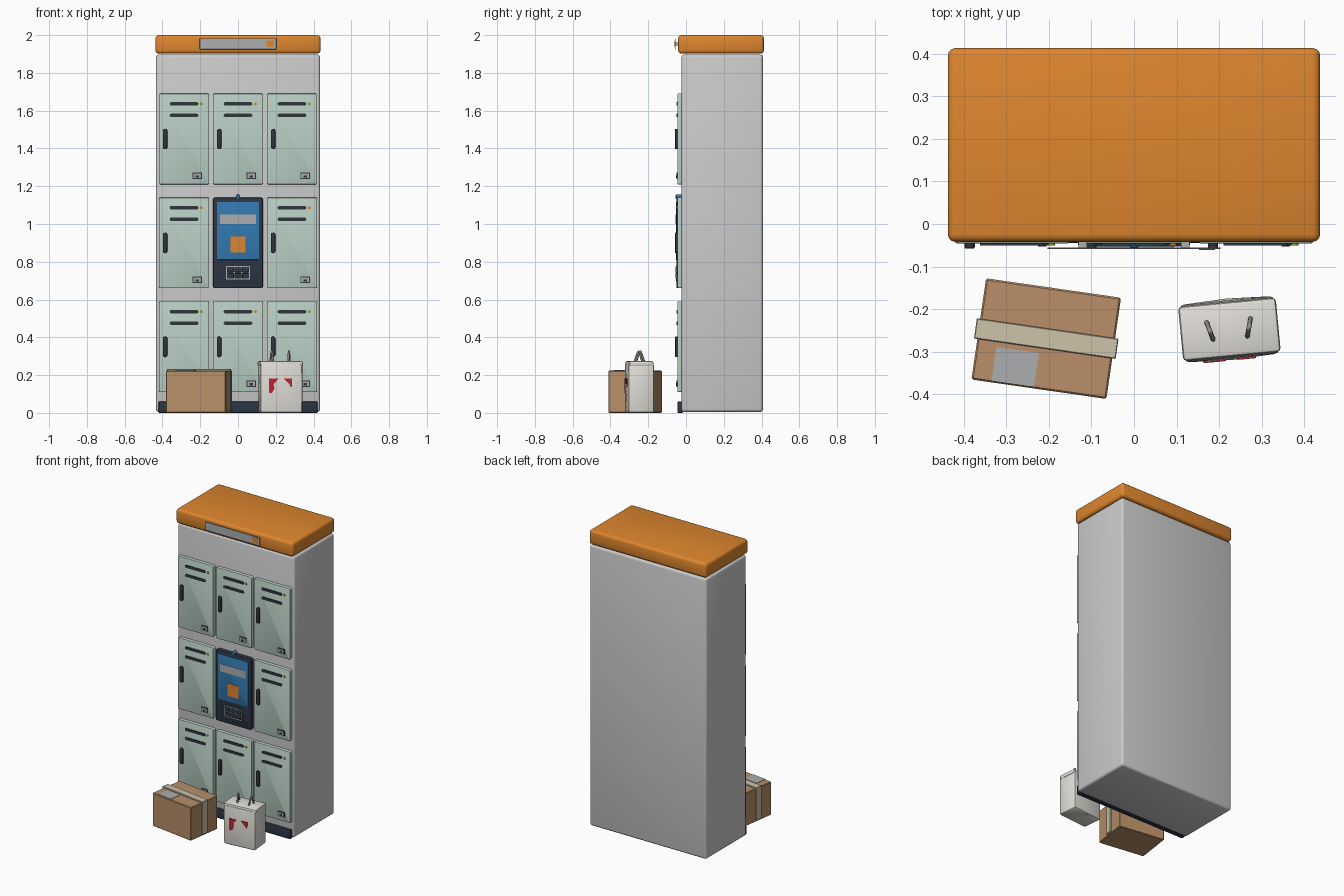
import bpy, bmesh, math
from mathutils import Matrix, Vector

if "Cube" in bpy.data.objects:
    bpy.data.objects.remove(bpy.data.objects["Cube"])


def mat(name, r, g, b):
    m = bpy.data.materials.new(name)
    lin = [(c / 255 / 12.92 if c < 10 else ((c / 255 + 0.055) / 1.055) ** 2.4) for c in (r, g, b)]
    m.diffuse_color = (*lin, 1)
    m.use_nodes = True
    m.node_tree.nodes["Principled BSDF"].inputs["Base Color"].default_value = m.diffuse_color
    return m


SHELL = mat("shell", 214, 217, 217)
ORANGE = mat("orange", 222, 134, 46)
MINT = mat("mint", 184, 206, 195)
DARK = mat("dark", 48, 54, 62)
NAVY = mat("navy", 44, 54, 68)
BLUE = mat("blue", 50, 120, 175)
SILVER = mat("silver", 172, 174, 176)
OLIVE = mat("olive", 140, 165, 50)
CARD = mat("cardboard", 184, 143, 104)
TAPE = mat("tape", 205, 195, 170)
PAPER = mat("paper", 226, 223, 216)
CORD = mat("cord", 150, 145, 135)
RED = mat("red", 190, 35, 55)


def finish(name, bm, m, xf=None):
    bmesh.ops.recalc_face_normals(bm, faces=bm.faces)
    if xf is not None:
        bm.transform(xf)
    me = bpy.data.meshes.new(name)
    bm.to_mesh(me)
    bm.free()
    me.materials.append(m)
    ob = bpy.data.objects.new(name, me)
    bpy.context.collection.objects.link(ob)
    return ob


def box(name, x, y, z, m, bev=0.0, seg=2, xf=None):
    """Box from (min, max) ranges with rounded edges."""
    bm = bmesh.new()
    bmesh.ops.create_cube(bm, size=1)
    for v in bm.verts:
        v.co = Vector([(r[0] + r[1]) / 2 + c * (r[1] - r[0]) for c, r in zip(v.co, (x, y, z))])
    if bev:
        bmesh.ops.bevel(bm, geom=bm.edges[:], offset=bev, segments=seg, profile=0.5, affect='EDGES')
    return finish(name, bm, m, xf)


def prism(name, pts, y0, y1, m, bev=0.0, xf=None):
    """Front-facing outline in x, z extruded from y0 (front) to y1."""
    bm = bmesh.new()
    f = bm.faces.new([bm.verts.new((x, y0, z)) for x, z in pts])
    ext = bmesh.ops.extrude_face_region(bm, geom=[f])["geom"]
    bmesh.ops.translate(bm, vec=(0, y1 - y0, 0), verts=[g for g in ext if isinstance(g, bmesh.types.BMVert)])
    if bev:
        rim = [e for e in bm.edges if all(abs(v.co.y - y0) < 1e-6 for v in e.verts)]
        bmesh.ops.bevel(bm, geom=rim, offset=bev, segments=2, profile=0.5, affect='EDGES')
    return finish(name, bm, m, xf)


def rounded(cx, cz, w, h, r, n=4):
    """Rounded rectangle outline (a pill or disc when r is half the size)."""
    pts = []
    for i, (sx, sz) in enumerate(((1, 1), (-1, 1), (-1, -1), (1, -1))):
        for k in range(n + 1):
            a = math.pi / 2 * (i + k / n)
            p = (cx + sx * (w / 2 - r) + r * math.cos(a), cz + sz * (h / 2 - r) + r * math.sin(a))
            if not pts or (Vector(p) - Vector(pts[-1])).length > 1e-5:
                pts.append(p)
    if (Vector(pts[0]) - Vector(pts[-1])).length < 1e-5:
        pts.pop()
    return pts


# cabinet shell, cap, plinth and header sign
box("cabinet_body", (-0.435, 0.435), (-0.024, 0.407), (0.005, 1.897), SHELL, 0.015, 3)
box("cabinet_cap", (-0.437, 0.437), (-0.042, 0.413), (1.902, 2.0), ORANGE, 0.018, 3)
box("front_plinth", (-0.42, 0.42), (-0.045, -0.015), (0.0, 0.06), NAVY, 0.004)
box("header_sign", (-0.203, 0.203), (-0.059, -0.055), (1.925, 1.982), SILVER, 0.001, 1)
box("header_sign_mark", (0.152, 0.19), (-0.0605, -0.058), (1.936, 1.972), ORANGE)
for sx in (-1, 1):
    box("sign_mount", (sx * 0.12 - 0.01, sx * 0.12 + 0.01), (-0.056, -0.04), (1.945, 1.962), SILVER)


# locker door with vents, handle, indicator and latch plate
def door(cx, cz, light):
    prism("locker_door", rounded(cx, cz, 0.266, 0.48, 0.008), -0.046, -0.02, MINT, 0.004)
    for dz in (0.186, 0.125):
        prism("door_vent", rounded(cx, cz + dz, 0.152, 0.018, 0.009), -0.05, -0.044, DARK)
    prism("door_handle", rounded(cx - 0.1, cz, 0.024, 0.108, 0.012), -0.058, -0.044, DARK, 0.004)
    prism("door_indicator", rounded(cx + 0.092, cz + 0.186, 0.016, 0.016, 0.008), -0.05, -0.044, light)
    prism("latch_plate", rounded(cx + 0.07, cz - 0.195, 0.052, 0.034, 0.003), -0.049, -0.044, DARK)
    prism("latch_face", rounded(cx + 0.07, cz - 0.195, 0.042, 0.024, 0.002), -0.051, -0.044, SILVER)
    prism("latch_slot", rounded(cx + 0.07, cz - 0.199, 0.02, 0.012, 0.002), -0.0525, -0.044, DARK)


for row, cz in enumerate((1.45, 0.90, 0.35)):
    for col in (-1, 0, 1):
        if (row, col) != (1, 0):
            door(col * 0.2857, cz, OLIVE if row != 1 and col else ORANGE)

# control console in the middle
prism("console_panel", rounded(0, 0.90, 0.264, 0.48, 0.012), -0.05, -0.02, NAVY, 0.004)
prism("console_screen", rounded(0, 0.963, 0.224, 0.305, 0.004), -0.053, -0.045, BLUE, 0.001)
prism("screen_banner", rounded(0, 1.026, 0.188, 0.05, 0.002), -0.055, -0.05, SILVER)
prism("screen_tile", rounded(0, 0.892, 0.082, 0.084, 0.002), -0.055, -0.05, ORANGE)
prism("console_sensor", rounded(0, 1.145, 0.022, 0.022, 0.011), -0.055, -0.02, BLUE, 0.003)
prism("keypad_base", rounded(0, 0.742, 0.126, 0.072, 0.003), -0.052, -0.045, SILVER)
for i in (-1, 0, 1):
    for j in (-1, 1):
        prism("keypad_key", rounded(i * 0.04, 0.742 + j * 0.0165, 0.035, 0.028, 0.003), -0.056, -0.05, NAVY, 0.001)

# cardboard parcel with wrapped tape and paper slip
P = Matrix.Translation((-0.206, -0.269, 0)) @ Matrix.Rotation(math.radians(-8.2), 4, 'Z')
box("parcel", (-0.16, 0.16), (-0.12, 0.12), (0, 0.224), CARD, 0.004, 1, P)
box("parcel_tape_top", (-0.168, 0.168), (-0.024, 0.024), (0.222, 0.233), TAPE, 0.002, 1, P)
for sx in (-1, 1):
    xs = sorted((sx * 0.158, sx * 0.168))
    box("parcel_tape_side", xs, (-0.024, 0.024), (0.01, 0.23), TAPE, 0.002, 1, P)
box("parcel_slip", (-0.113, -0.012), (-0.12, -0.039), (0.222, 0.2265), SILVER, 0, 1,
    P @ Matrix.Translation((0, 0.003, 0)))

# paper bag: softly swollen body, folded rim, two looped cords
B = Matrix.Translation((0.224, -0.247, 0)) @ Matrix.Rotation(math.radians(5.5), 4, 'Z')
bm = bmesh.new()
bmesh.ops.create_cube(bm, size=1)
bmesh.ops.bevel(bm, geom=bm.edges[:], offset=0.05, segments=2, profile=0.5, affect='EDGES')
for axis in range(3):
    n = Vector([float(i == axis) for i in range(3)])
    bmesh.ops.bisect_plane(bm, geom=bm.verts[:] + bm.edges[:] + bm.faces[:], plane_co=(0, 0, 0), plane_no=n)
for v in bm.verts:
    x, y, z = v.co
    swell = 1 + 0.08 * (1 - 4 * x * x) * (1 - 4 * z * z)
    v.co = (x * 0.222, y * 0.134 * swell, (z + 0.5) * 0.262)
finish("bag_body", bm, PAPER, B)
box("bag_rim", (-0.115, 0.115), (-0.064, 0.064), (0.246, 0.274), PAPER, 0.009, 2, B)

for sx in (-1, 1):
    cu = bpy.data.curves.new("bag_cord", 'CURVE')
    cu.dimensions, cu.bevel_depth, cu.bevel_resolution, cu.use_fill_caps = '3D', 0.0055, 2, True
    sp = cu.splines.new('POLY')
    path = [(-1, 0.268), (-0.75, 0.285), (-0.4, 0.308), (-0.15, 0.322), (0, 0.326),
            (0.15, 0.322), (0.4, 0.308), (0.75, 0.285), (1, 0.268)]
    sp.points.add(len(path) - 1)
    for p, (t, z) in zip(sp.points, path):
        p.co = (*(B @ Vector((sx * (0.046 + 0.006 * t), 0.022 * t, z))), 1)
    cu.materials.append(CORD)
    bpy.context.collection.objects.link(bpy.data.objects.new("bag_cord", cu))

# plain red patches on the bag front
prism("bag_patch_left", [(-0.068, 0.182), (-0.015, 0.182), (-0.043, 0.152), (-0.038, 0.128), (-0.053, 0.104),
                         (-0.068, 0.104)], -0.0735, -0.06, RED, 0, B)
prism("bag_patch_right", [(0.012, 0.182), (0.056, 0.182), (0.056, 0.136)], -0.0735, -0.06, RED, 0, B)

# smooth the rounded edges, keep the sharp ones
bpy.ops.object.select_all(action='DESELECT')
for ob in bpy.context.scene.objects:
    if ob.type == 'MESH':
        ob.select_set(True)
        bpy.context.view_layer.objects.active = ob
bpy.ops.object.shade_smooth_by_angle(angle=math.radians(35))
